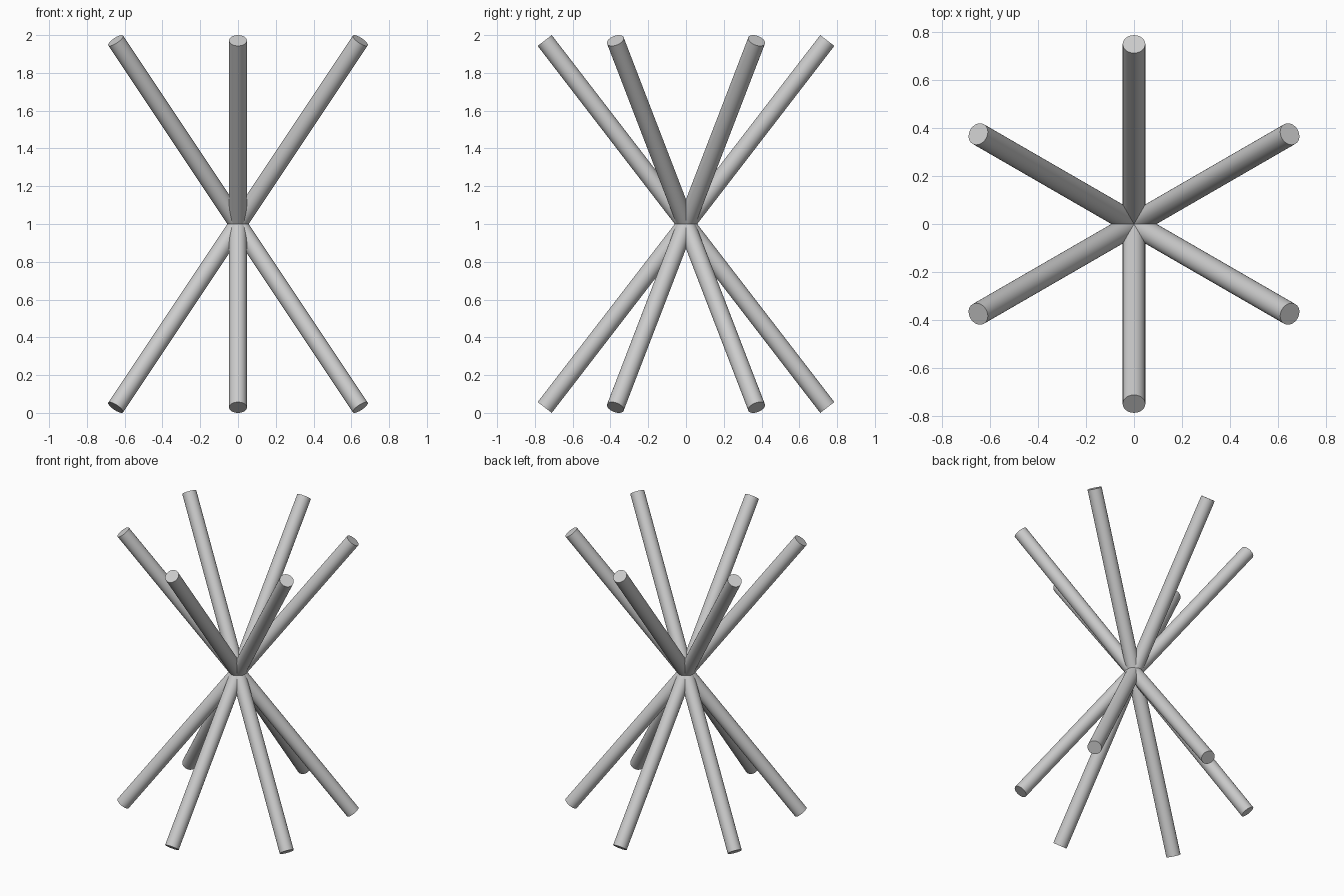
import bpy
from math import radians, cos, sin
from mathutils import Euler

if "Cube" in bpy.data.objects:
    bpy.data.objects.remove(bpy.data.objects["Cube"])

RADIUS = 0.047
TILT = radians(37.6)
# half length chosen so the tilted end caps touch z = 0 and z = 2
HALF = (1 - RADIUS * sin(TILT)) / cos(TILT)

# Six straight poles crossing at the centre, fanned evenly around z
for i in range(6):
    bpy.ops.mesh.primitive_cylinder_add(
        vertices=32, radius=RADIUS, depth=2 * HALF, location=(0, 0, 1),
        rotation=Euler((0, TILT, radians(30 + 60 * i))))
    pole = bpy.context.object
    pole.name = f"crossed_pole_{i + 1}"
    bpy.ops.object.shade_smooth_by_angle(angle=radians(30))
